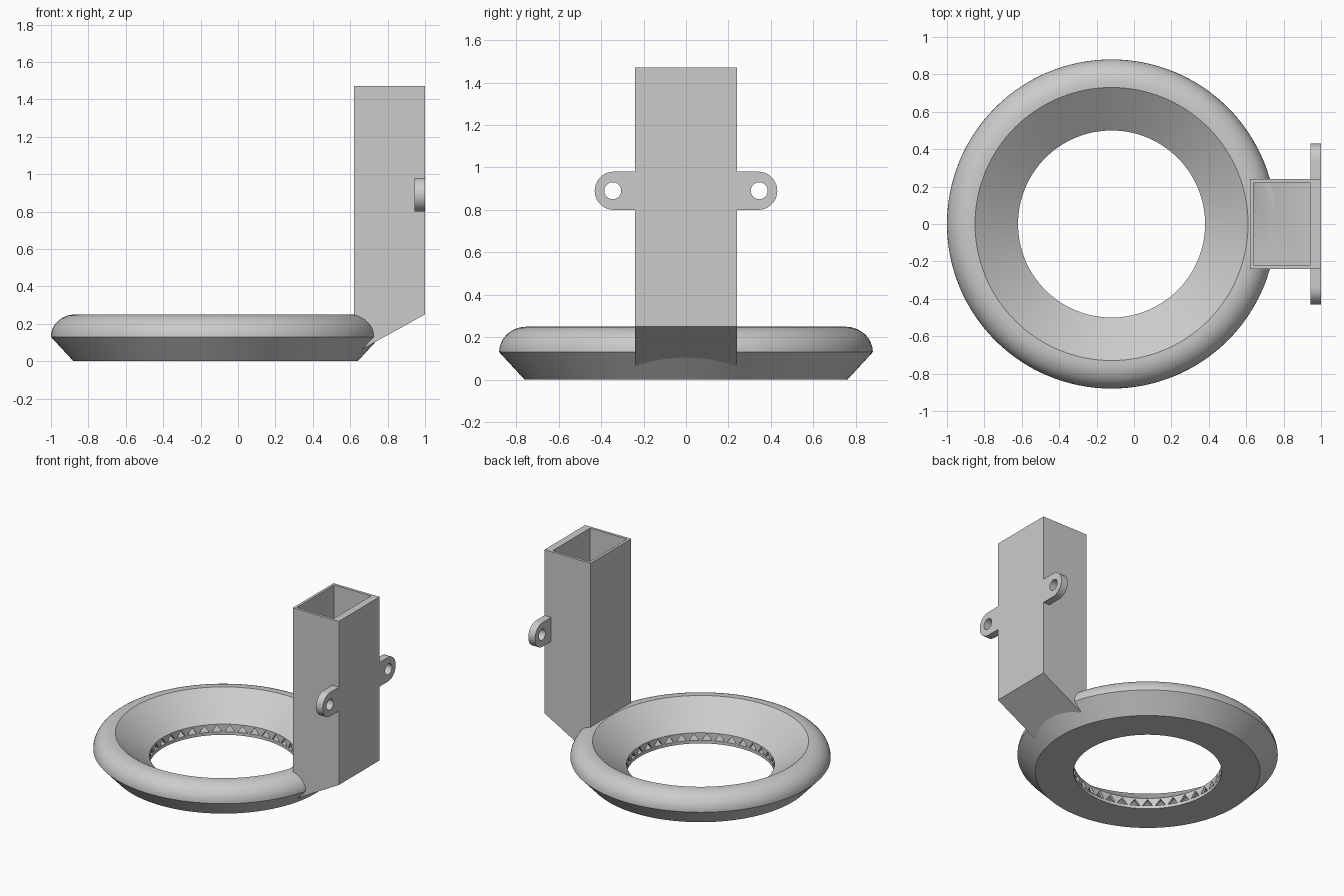
import bpy, bmesh, math
from mathutils import Matrix, Vector

cube = bpy.data.objects.get("Cube")
if cube:
    bpy.data.objects.remove(cube, do_unlink=True)

RING_X = -0.12
SEGMENTS = 128
OUTLETS = 36

grey = bpy.data.materials.new("light grey plastic")
grey.use_nodes = True
colour = (0.6, 0.6, 0.6, 1)
grey.diffuse_color = colour
grey.node_tree.nodes["Principled BSDF"].inputs["Base Color"].default_value = colour


def make_object(name, bm):
    bmesh.ops.recalc_face_normals(bm, faces=bm.faces)
    mesh = bpy.data.meshes.new(name)
    bm.to_mesh(mesh)
    bm.free()
    mesh.materials.append(grey)
    obj = bpy.data.objects.new(name, mesh)
    bpy.context.collection.objects.link(obj)
    return obj


def add_prism(bm, points, offset):
    """Extrude a closed polygon of 3D points along an offset."""
    face = bm.faces.new([bm.verts.new(p) for p in points])
    out = bmesh.ops.extrude_face_region(bm, geom=[face], use_keep_orig=True)
    verts = [v for v in out["geom"] if isinstance(v, bmesh.types.BMVert)]
    bmesh.ops.translate(bm, verts=verts, vec=offset)


def prism(name, points, offset):
    bm = bmesh.new()
    add_prism(bm, points, offset)
    return make_object(name, bm)


def revolve(name, profile):
    """Turn a closed (radius, height) profile around the ring axis."""
    bm = bmesh.new()
    loops = []
    for i in range(SEGMENTS):
        a = math.tau * i / SEGMENTS
        loops.append([bm.verts.new((RING_X + r * math.cos(a), r * math.sin(a), z))
                      for r, z in profile])
    n = len(profile)
    for i, here in enumerate(loops):
        there = loops[(i + 1) % SEGMENTS]
        for j in range(n):
            k = (j + 1) % n
            bm.faces.new((here[j], there[j], there[k], here[k]))
    return make_object(name, bm)


def arc(cx, cz, rx, rz, start, end, steps=10):
    return [(cx + rx * math.cos(a), cz + rz * math.sin(a))
            for a in (start + (end - start) * i / steps for i in range(steps + 1))]


def activate(obj):
    bpy.ops.object.select_all(action='DESELECT')
    obj.select_set(True)
    bpy.context.view_layer.objects.active = obj


def cut(obj, *cutters):
    activate(obj)
    for cutter in cutters:
        mod = obj.modifiers.new("cut", 'BOOLEAN')
        mod.operation = 'DIFFERENCE'
        mod.solver = 'EXACT'
        mod.object = cutter
        bpy.ops.object.modifier_apply(modifier=mod.name)


def smooth(obj):
    activate(obj)
    bpy.ops.object.shade_smooth_by_angle(angle=math.radians(30))


# Ring duct and its hollow interior
quarter = math.pi / 2
ring = revolve("ring_duct", [(0.5, 0), (0.76, 0)]
               + arc(0.75, 0.13, 0.13, 0.12, 0, quarter)
               + [(0.73, 0.25), (0.5, 0.08)])
ring_cavity = revolve("ring_cavity", [(0.52, 0.022), (0.75, 0.022)]
                      + arc(0.75, 0.13, 0.105, 0.095, 0, quarter)
                      + [(0.52, 0.07)])

# Square inlet tube with a slanted foot
tube = prism("inlet_tube", [(x, -0.24, z) for x, z in
             ((0.62, 1.47), (0.62, 0.04), (1, 0.25), (1, 1.47))], Vector((0, 0.48, 0)))
tube_cavity = prism("tube_cavity", [(x, -0.22, z) for x, z in
                    ((0.64, 1.6), (0.64, 0.073), (0.945, 0.244), (0.945, 1.6))],
                    Vector((0, 0.44, 0)))

# Triangular air outlets around the inner rim
bm = bmesh.new()
for i in range(OUTLETS):
    turn = Matrix.Translation((RING_X, 0, 0)) @ Matrix.Rotation(math.tau * i / OUTLETS, 4, 'Z')
    points = [turn @ Vector((0.45, y, z))
              for y, z in ((-0.036, 0.023), (0.036, 0.023), (0, 0.072))]
    add_prism(bm, points, turn.to_3x3() @ Vector((0.09, 0, 0)))
outlets = make_object("outlet_cutter", bm)

cut(ring, ring_cavity, tube_cavity, outlets)
cut(tube, tube_cavity, ring_cavity)

# Screw lugs on both sides of the tube
for side, label in ((1, "back"), (-1, "front")):
    outline = [(0.24, 0.8)] + arc(0.34, 0.89, 0.09, 0.09, -quarter, quarter, 24) + [(0.24, 0.98)]
    lug = prism(label + "_screw_lug", [(0.945, side * y, z) for y, z in outline],
                Vector((0.055, 0, 0)))
    hole = prism("screw_hole", [(0.9, side * y, z) for y, z in
                 arc(0.345, 0.89, 0.04, 0.04, 0, math.tau, 32)[:-1]], Vector((0.2, 0, 0)))
    cut(lug, hole)
    smooth(lug)
    bpy.data.objects.remove(hole, do_unlink=True)

for obj in (ring, tube):
    smooth(obj)
for cutter in (ring_cavity, tube_cavity, outlets):
    bpy.data.objects.remove(cutter, do_unlink=True)
